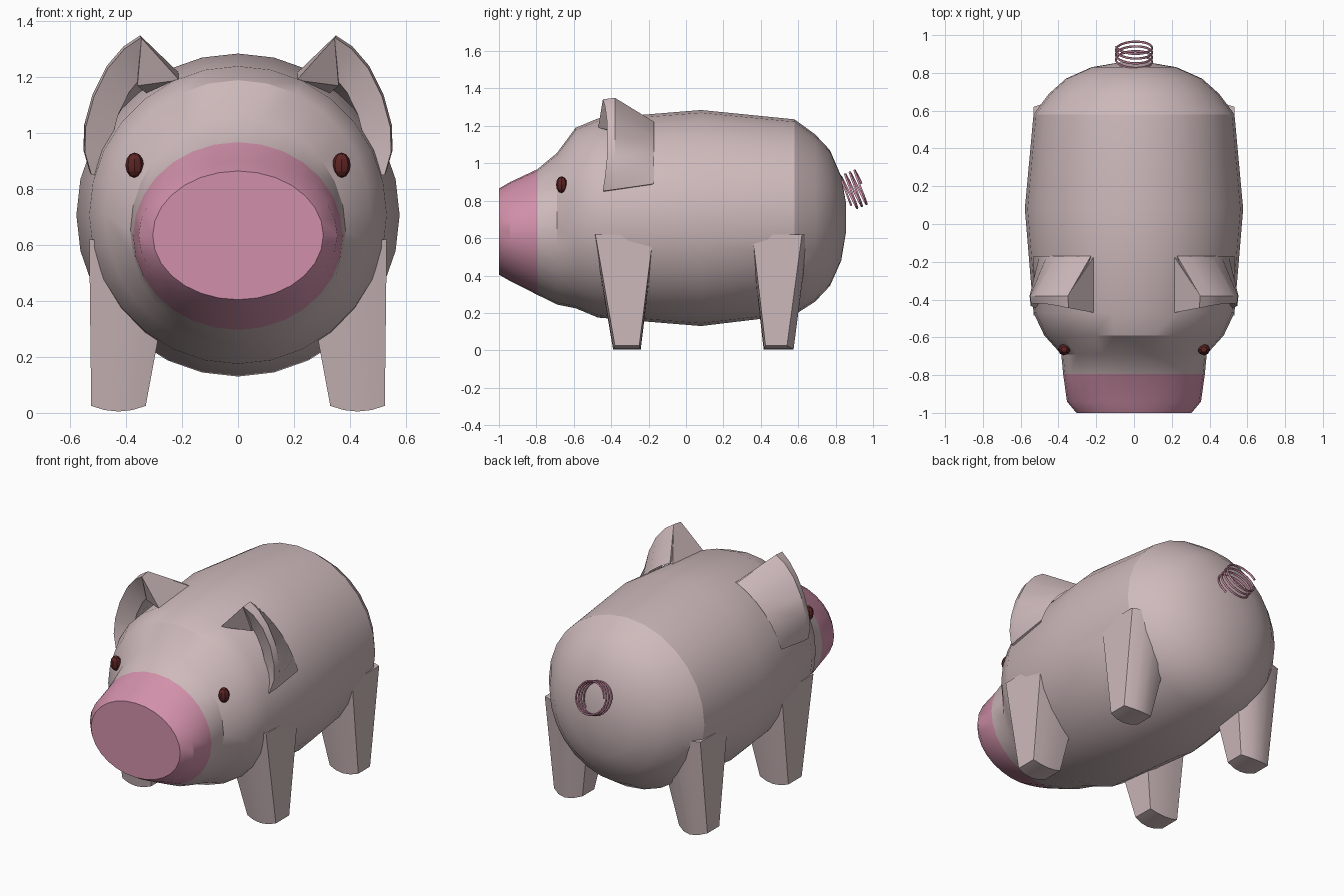
import bpy, bmesh, math
from mathutils import Vector

cube = bpy.data.objects.get("Cube")
if cube:
    bpy.data.objects.remove(cube, do_unlink=True)


def make_material(name, rgb):
    m = bpy.data.materials.new(name)
    m.use_nodes = True
    m.diffuse_color = (*rgb, 1)
    m.node_tree.nodes["Principled BSDF"].inputs["Base Color"].default_value = (*rgb, 1)
    return m


SKIN = make_material("pale pink skin", (0.62, 0.49, 0.50))
PINK = make_material("rose pink", (0.64, 0.28, 0.40))
EYE = make_material("dark red", (0.11, 0.018, 0.018))


def finish(bm, name, mats, angle=30):
    bmesh.ops.recalc_face_normals(bm, faces=bm.faces)
    me = bpy.data.meshes.new(name)
    bm.to_mesh(me)
    bm.free()
    for m in mats:
        me.materials.append(m)
    ob = bpy.data.objects.new(name, me)
    bpy.context.collection.objects.link(ob)
    bpy.ops.object.select_all(action='DESELECT')
    bpy.context.view_layer.objects.active = ob
    ob.select_set(True)
    bpy.ops.object.shade_smooth_by_angle(angle=math.radians(angle))
    return ob


def loft(bm, rings, cap=True, closed=True):
    """Join rows of points with quads and close both ends."""
    rows = [[bm.verts.new(p) for p in r] for r in rings]
    n = len(rows[0])
    for a, b in zip(rows, rows[1:]):
        for i in range(n if closed else n - 1):
            j = (i + 1) % n
            bm.faces.new((a[i], a[j], b[j], b[i]))
    if cap:
        bm.faces.new(rows[0])
        bm.faces.new(rows[-1])


# Body, head and snout: elliptical sections (y, half width, bottom, top)
sections = [
    (-1.0, .305, .405, .865), (-.94, .355, .37, .90), (-.795, .375, .297, .968),
    (-.69, .385, .245, 1.055), (-.59, .475, .225, 1.19), (-.47, .532, .175, 1.24),
    (.08, .578, .13, 1.285), (.58, .532, .19, 1.235), (.69, .45, .26, 1.155),
    (.77, .36, .345, 1.07), (.83, .225, .48, .93), (.855, .08, .63, .79),
]
bm = bmesh.new()
SEG = 28
loft(bm, [[(rx * math.sin(2 * math.pi * i / SEG), y,
            (lo + hi) / 2 + (hi - lo) / 2 * math.cos(2 * math.pi * i / SEG))
           for i in range(SEG)] for y, rx, lo, hi in sections])
for f in bm.faces:
    f.material_index = 1 if f.calc_center_median().y < -.795 else 0
finish(bm, "body", [SKIN, PINK])

# Thin crease on the flat snout
bm = bmesh.new()
loft(bm, [[(.165, y, .775), (.165, y, .49), (.205, y, .525)] for y in (-1.0, -.998)])
finish(bm, "snout_crease", [PINK])


# Legs: tapered, with bowed front and back and a sagging sole
def leg(name, side, top, bottom, bow):
    bm = bmesh.new()
    rings = []
    for z, (x0, x1, y0, y1) in ((.62, top), (.025, bottom)):
        xs = [x0 + (x1 - x0) * t for t in (0, .25, .5, .75, 1)]
        arc = [0, .75, 1, .75, 0]
        sag = .02 if z < .1 else 0
        front = [(side * x, y0 - .01 * a, z - sag * a) for x, a in zip(xs, arc)]
        back = [(side * x, y1 + bow * a, z - sag * a) for x, a in zip(xs, arc)]
        rings.append(front + back[::-1])
    loft(bm, rings, cap=False)
    # Sole and hidden upper cap as strips
    for r in rings:
        loft(bm, [r[:5], r[5:][::-1]], cap=False, closed=False)
    bmesh.ops.remove_doubles(bm, verts=bm.verts, dist=1e-5)
    finish(bm, name, [SKIN])


# Ears: a cupped section swept along an outer arc
tip_arc = [(.35, 1.35), (.41, 1.31), (.47, 1.24), (.52, 1.14), (.55, 1.03), (.553, .94), (.53, .86)]


def ear(name, side):
    bm = bmesh.new()
    rings = []
    for i, (x, z) in enumerate(tip_arc):
        t = i / (len(tip_arc) - 1)
        a = math.radians(66 - 47 * t)
        back = (side * .562 * math.cos(a), -.17, .708 + .562 * math.sin(a))
        inner = .83 - .01 * t
        y_rim = -.445 + .025 * math.sin(math.pi * t)
        rings.append([back, (side * x, -.38, z), (side * x * .99, y_rim, z - .008),
                      (side * x * inner, -.375, .71 + (z - .71) * inner)])
    loft(bm, rings)
    finish(bm, name, [SKIN], 35)
    # Folded wedge joining the ear to the crown
    bm = bmesh.new()
    for p in ((.21, -.17, 1.215), (.21, -.47, 1.19), (.285, -.38, 1.245), (.35, -.38, 1.35),
              (.345, -.445, 1.34), (.36, -.38, 1.17), (.30, -.2, 1.12)):
        bm.verts.new((side * p[0], p[1], p[2]))
    hull = bmesh.ops.convex_hull(bm, input=bm.verts)
    loose = [v for v in bm.verts if not v.link_faces]
    bmesh.ops.delete(bm, geom=loose, context='VERTS')
    finish(bm, name + "_fold", [SKIN], 20)


def eye(name, side):
    bm = bmesh.new()
    bmesh.ops.create_uvsphere(bm, u_segments=8, v_segments=6, radius=1)
    for v in bm.verts:
        v.co = Vector((side * (.37 + .033 * v.co.x), -.665 + .03 * v.co.y, .886 + .045 * v.co.z))
    finish(bm, name, [EYE], 20)


for label, s in (("left", 1), ("right", -1)):
    leg("front_leg_" + label, s, (.22, .532, -.485, -.175), (.33, .525, -.38, -.25), .008)
    leg("hind_leg_" + label, s, (.22, .532, .355, .62), (.33, .525, .425, .54), .035)
    ear("ear_" + label, s)
    eye("eye_" + label, s)

# Curly tail: tilted helix swept with a thin round section
start, end = Vector((0, .855, .84)), Vector((0, .945, .877))
u, w = Vector((1, 0, 0)), Vector((0, -.4, .917))
TURNS, STEPS, R, TUBE = 3.6, 90, .096, .006
bm = bmesh.new()
rings = []
for k in range(STEPS + 1):
    t = k / STEPS
    a = 2 * math.pi * TURNS * t - .8
    radial = u * math.cos(a) + w * math.sin(a)
    axis = u.cross(w)
    c = start.lerp(end, t) + radial * R
    rings.append([c + (radial * math.cos(b) + axis * math.sin(b)) * TUBE
                  for b in (math.pi * q / 3 for q in range(6))])
loft(bm, rings)
finish(bm, "tail", [PINK], 60)
